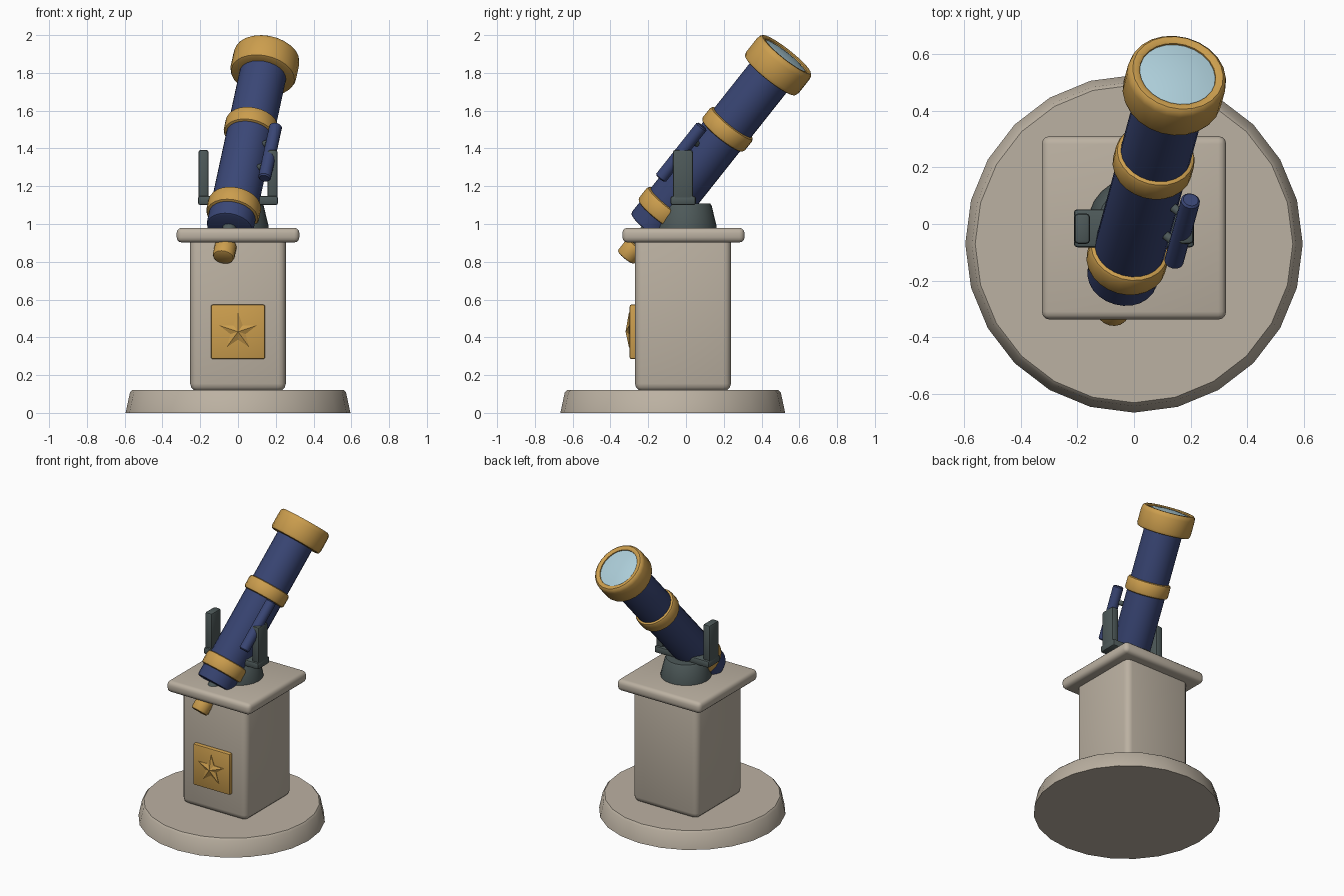
import bpy, bmesh, math
from mathutils import Vector, Matrix

if "Cube" in bpy.data.objects:
    bpy.data.objects.remove(bpy.data.objects["Cube"])


def material(name, rgb):
    m = bpy.data.materials.new(name)
    m.diffuse_color = (*rgb, 1)
    m.use_nodes = True
    m.node_tree.nodes["Principled BSDF"].inputs["Base Color"].default_value = m.diffuse_color
    return m


STONE = material("warm stone", (0.50, 0.44, 0.36))
GOLD = material("brass gold", (0.60, 0.34, 0.075))
NAVY = material("navy blue", (0.042, 0.062, 0.18))
GREY = material("dark grey metal", (0.075, 0.10, 0.10))
GLASS = material("pale lens blue", (0.42, 0.62, 0.70))


def finish(name, bm, mat, matrix=None, smooth=True):
    bmesh.ops.recalc_face_normals(bm, faces=bm.faces[:])
    me = bpy.data.meshes.new(name)
    bm.to_mesh(me)
    bm.free()
    me.materials.append(mat)
    ob = bpy.data.objects.new(name, me)
    bpy.context.collection.objects.link(ob)
    if matrix:
        ob.matrix_world = matrix
    if smooth:
        bpy.ops.object.select_all(action='DESELECT')
        bpy.context.view_layer.objects.active = ob
        ob.select_set(True)
        bpy.ops.object.shade_smooth_by_angle(angle=math.radians(40))
    return ob


def box(name, lo, hi, mat, bevel, segments=3):
    lo, hi = Vector(lo), Vector(hi)
    bm = bmesh.new()
    bmesh.ops.create_cube(bm, size=1)
    for v in bm.verts:
        v.co = Vector([(lo[i] + hi[i]) / 2 + v.co[i] * (hi[i] - lo[i]) for i in range(3)])
    bmesh.ops.bevel(bm, geom=bm.edges[:], offset=bevel, segments=segments,
                    profile=0.5, affect='EDGES')
    return finish(name, bm, mat)


def lathe(name, profile, mat, matrix, sides=24, closed=False):
    """Spin (radius, height) points round local z; open ends are capped."""
    bm = bmesh.new()
    rings = []
    for r, z in profile:
        if r == 0:
            rings.append([bm.verts.new((0, 0, z))] * sides)
        else:
            rings.append([bm.verts.new((r * math.sin(2 * math.pi * i / sides),
                                        r * math.cos(2 * math.pi * i / sides), z))
                          for i in range(sides)])
    pairs = list(zip(rings, rings[1:]))
    if closed:
        pairs.append((rings[-1], rings[0]))
    for a, b in pairs:
        for i in range(sides):
            j = (i + 1) % sides
            bm.faces.new(list(dict.fromkeys((a[i], a[j], b[j], b[i]))))
    if not closed:
        for ring in (rings[0], rings[-1]):
            if ring[0] is not ring[1]:
                bm.faces.new(ring)
    return finish(name, bm, mat, matrix)


def band(z0, z1, r_in, r, c):
    """Cross-section of a ring with rounded outer edges."""
    k = c * 0.3
    return [(r_in, z0), (r - c, z0), (r - k, z0 + k), (r, z0 + c),
            (r, z1 - c), (r - k, z1 - k), (r - c, z1), (r_in, z1)]


# Plinth: round foot, pedestal and top slab
lathe("round_foot", [(0.595, 0), (0.572, 0.108), (0.560, 0.12)], STONE,
      Matrix.Translation((0, -0.07, 0)))
box("pedestal", (-0.253, -0.27, 0.115), (0.253, 0.238, 0.94), STONE, 0.04)
box("top_slab", (-0.325, -0.337, 0.902), (0.325, 0.31, 0.98), STONE, 0.028)

# Plaque with a raised faceted star
box("plaque", (-0.143, -0.298, 0.285), (0.143, -0.255, 0.573), GOLD, 0.009, 2)
bm = bmesh.new()
rim, back = [], []
for i in range(10):
    r = 0.102 if i % 2 == 0 else 0.042
    a = i * math.pi / 5
    x, z = r * math.sin(a), 0.43 + r * math.cos(a)
    rim.append(bm.verts.new((x, -0.302, z)))
    back.append(bm.verts.new((x, -0.29, z)))
tip = bm.verts.new((0, -0.32, 0.43))
for i in range(10):
    j = (i + 1) % 10
    bm.faces.new((rim[i], rim[j], tip))
    bm.faces.new((rim[i], rim[j], back[j], back[i]))
bm.faces.new(back)
finish("star", bm, GOLD, smooth=False)

# Mount: turntable and fork
lathe("turntable", [(0.162, 0.97), (0.162, 0.99), (0.135, 1.10), (0.128, 1.108)], GREY,
      Matrix.Translation((0, 0, 0)))
box("fork_crossbar", (-0.212, -0.082, 1.10), (0.212, 0.052, 1.148), GREY, 0.012, 2)
for s, side in ((-1, "left"), (1, "right")):
    xs = sorted((s * 0.155, s * 0.21))
    box(side + "_fork_arm", (xs[0], -0.07, 1.12), (xs[1], 0.037, 1.392), GREY, 0.013, 2)

# Telescope frame: origin at the lens end, local z along the sight line
az, el = math.radians(15.3), math.radians(50.6)
d = Vector((math.sin(az) * math.cos(el), math.cos(az) * math.cos(el), math.sin(el)))
AXIS = Matrix.Translation((0.155, 0.533, 1.897)) @ d.to_track_quat('Z', 'Y').to_matrix().to_4x4()

# Main tube and brass bands
lathe("main_tube", [(0.112, -1.19), (0.121, -1.186), (0.125, -1.175), (0.125, -0.05)], NAVY, AXIS)
lathe("lens_hood", [(0.12, -0.145), (0.160, -0.145), (0.170, -0.141), (0.177, -0.125),
                    (0.177, -0.03), (0.173, -0.010), (0.162, 0), (0.145, 0),
                    (0.136, -0.006), (0.134, -0.03)], GOLD, AXIS, closed=True)
lathe("middle_band", band(-0.558, -0.466, 0.12, 0.142, 0.016), GOLD, AXIS, closed=True)
lathe("lower_band", band(-1.108, -1.014, 0.12, 0.142, 0.016), GOLD, AXIS, closed=True)

# Gently domed lens
lathe("lens", [(0.137, -0.03), (0.137, -0.013), (0.10, -0.005), (0.05, 0.001), (0, 0.003)],
      GLASS, AXIS)

# Eyepiece
lathe("eyepiece_stem", [(0.038, -1.33), (0.038, -1.17)], GREY, AXIS, 16)
lathe("eyepiece", [(0.046, -1.392), (0.054, -1.388), (0.058, -1.378),
                   (0.058, -1.312), (0.054, -1.302), (0.046, -1.298)], GOLD, AXIS, 16)

# Small finder scope on the right, parallel to the tube
centre = Vector((0.170, -0.025, 1.38))
FINDER = Matrix.Translation(centre) @ d.to_track_quat('Z', 'Y').to_matrix().to_4x4()
lathe("finder_scope", [(0.027, -0.18), (0.034, -0.173), (0.034, 0.173), (0.027, 0.18)],
      NAVY, FINDER, 16)

# Brackets joining the finder to the tube
origin = AXIS.translation
foot = origin + d * (centre - origin).dot(d)
out = (centre - foot).normalized()
for k, s in enumerate((-0.08, 0.08)):
    p = foot + out * 0.115 + d * s
    m = Matrix.Translation(p) @ out.to_track_quat('Z', 'Y').to_matrix().to_4x4()
    lathe("finder_bracket_%d" % (k + 1), [(0.016, 0), (0.016, 0.05)], GREY, m, 10)
